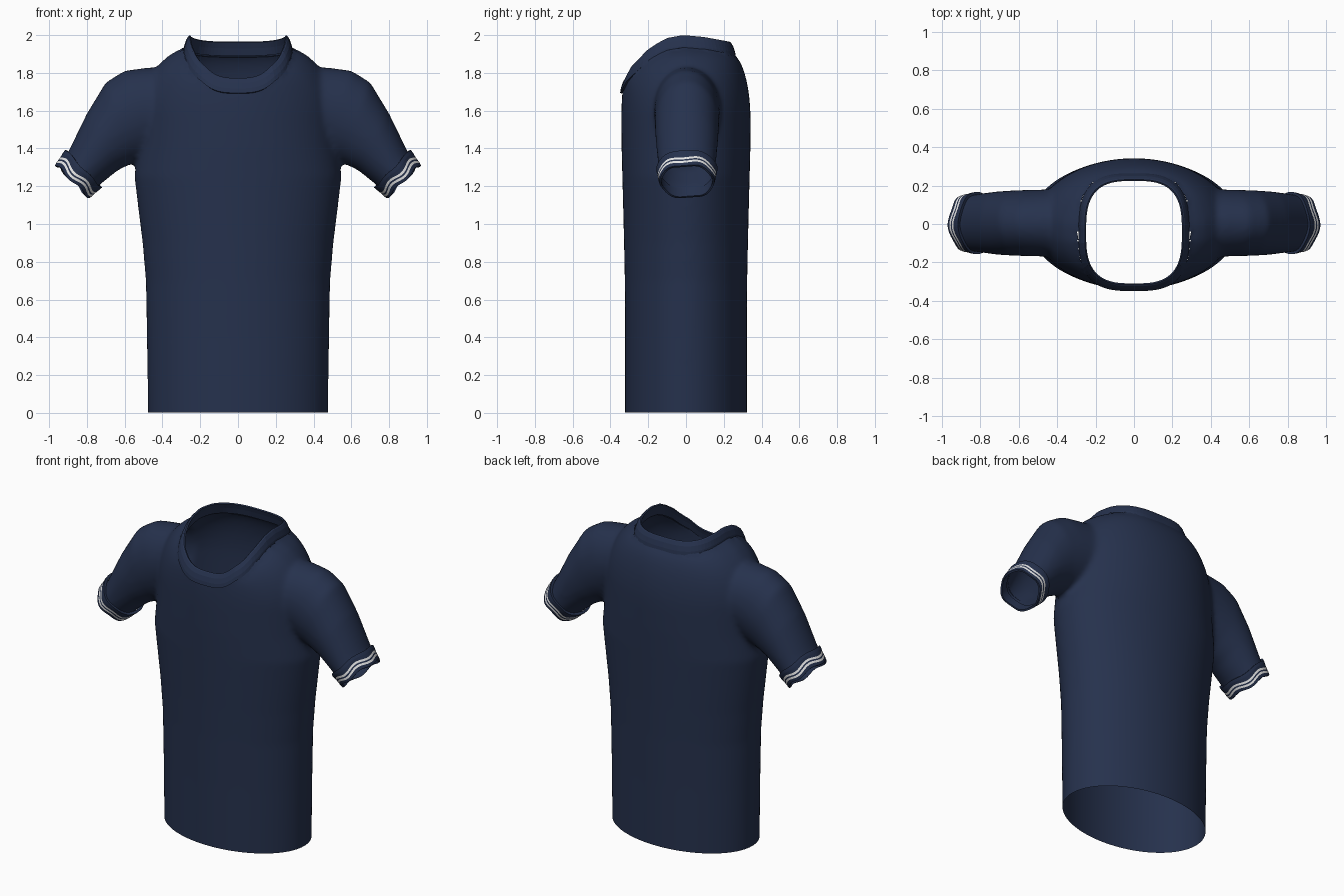
import bpy, bmesh, math
from mathutils import Vector

cube = bpy.data.objects.get("Cube")
if cube:
    bpy.data.objects.remove(cube, do_unlink=True)


def material(name, color):
    m = bpy.data.materials.new(name)
    m.use_nodes = True
    m.diffuse_color = (*color, 1)
    m.node_tree.nodes["Principled BSDF"].inputs["Base Color"].default_value = (*color, 1)
    return m


NAVY = material("navy_cloth", (0.019, 0.031, 0.074))
WHITE = material("white_stripe", (0.8, 0.8, 0.8))
SEG = 96
ANGLES = [2 * math.pi * i / SEG for i in range(SEG)]


def lerp(a, b, t):
    return a + (b - a) * t


def table(rows, x):
    # linear lookup in rows of (key, value...), keys rising
    x = max(rows[0][0], min(rows[-1][0], x))
    for a, b in zip(rows, rows[1:]):
        if x <= b[0]:
            t = (x - a[0]) / (b[0] - a[0])
            return [lerp(p, q, t) for p, q in zip(a[1:], b[1:])]


def loft(bm, rings, caps=False, stripe_rows=()):
    loops = [[bm.verts.new(p) for p in r] for r in rings]
    faces = []
    for row, (a, b) in enumerate(zip(loops, loops[1:])):
        for i in range(len(a)):
            j = (i + 1) % len(a)
            f = bm.faces.new((a[i], a[j], b[j], b[i]))
            f.material_index = int(row in stripe_rows)
            faces.append(f)
    if caps:
        faces += [bm.faces.new(loops[0]), bm.faces.new(loops[-1])]
    bmesh.ops.recalc_face_normals(bm, faces=faces)


def finish(name, bm, mats):
    me = bpy.data.meshes.new(name)
    bm.to_mesh(me)
    bm.free()
    for m in mats:
        me.materials.append(m)
    ob = bpy.data.objects.new(name, me)
    bpy.context.scene.collection.objects.link(ob)
    return ob


# Neckline: rounded outline whose height depends on depth
NECK_X, NECK_Y, NECK_C = 0.275, 0.2925, -0.0425
NECK_Z = [(-1, 1.708), (-0.89, 1.77), (-0.6, 1.855), (-0.4, 1.892), (-0.2, 1.92),
          (0.1, 1.935), (0.5, 1.925), (1, 1.9)]


def neck_z(y):
    return table(NECK_Z, (y - NECK_C) / NECK_Y)[0]


def neck_ring(off=0.0, dz=0.0, flat=None):
    pts = []
    for a in ANGLES:
        c, s = math.cos(a), math.sin(a)
        k = (abs(c) ** 3 + abs(s) ** 3) ** (-1 / 3)
        z = table(NECK_Z, k * s)[0] + dz if flat is None else flat
        pts.append(Vector(((NECK_X + off) * k * c, NECK_C + (NECK_Y + off) * k * s, z)))
    return pts


# Torso solid: ellipses up to the chest, then rounded over to the neckline
TORSO = [(-0.1, 0.475, 0.322), (0.4, 0.482, 0.322), (0.7, 0.488, 0.324), (0.9, 0.505, 0.328),
         (1.1, 0.53, 0.333), (1.25, 0.548, 0.337), (1.4, 0.53, 0.341), (1.55, 0.52, 0.342)]
rings = []
for z, hx, hy in TORSO:
    rings.append([Vector((hx * math.cos(a), hy * math.sin(a), z)) for a in ANGLES])
chest, seam = rings[-1], neck_ring()
for i in range(1, 9):
    s = i / 8
    flat, rise = 1 - math.cos(s * math.pi / 2), 0.8 * math.sin(s * math.pi / 2) + 0.2 * s
    rings.append([Vector((lerp(p.x, q.x, flat), lerp(p.y, q.y, flat), lerp(p.z, q.z, rise)))
                  for p, q in zip(chest, seam)])
rings.append(neck_ring(flat=2.15))
bm = bmesh.new()
loft(bm, rings, caps=True)


# Sleeve solids: each ring spans an upper and a lower point
def sleeve_ring(side, top, low, hy, off=0.0, axis=None, wave=0.0):
    top, low = Vector((top[0], 0, top[1])), Vector((low[0], 0, low[1]))
    mid, half = (top + low) / 2, (top - low) / 2
    half += half.normalized() * off
    pts = []
    for a in ANGLES:
        p = mid + half * math.cos(a) + Vector((0, (hy + off) * math.sin(a) + 0.005, 0))
        if axis:
            p += axis * wave * math.cos(5 * a + 0.6)
        pts.append(Vector((p.x * side, p.y, p.z)))
    return pts


CUFF_TOP, CUFF_LOW = ((0.905, 1.385), (0.96, 1.31)), ((0.73, 1.2), (0.792, 1.14))
AXIS = Vector((0.69, 0, -0.72))
SLEEVE = [((0.3, 1.79), (0.3, 1.46), 0.16), ((0.46, 1.83), (0.4, 1.4), 0.175),
          ((0.6, 1.812), (0.48, 1.35), 0.172), ((0.7, 1.75), (0.55, 1.325), 0.17),
          ((0.8, 1.585), (0.635, 1.285), 0.164), ((0.9, 1.38), (0.735, 1.205), 0.15),
          ((1.02, 1.21), (0.87, 1.05), 0.14)]
for side in (1, -1):
    loft(bm, [sleeve_ring(side, *r) for r in SLEEVE], caps=True)

# Merge the solids into one soft skin
shirt = finish("shirt_body", bm, [])
remesh = shirt.modifiers.new("merge", 'REMESH')
remesh.mode = 'VOXEL'
remesh.voxel_size = 0.016
smooth = shirt.modifiers.new("soften", 'SMOOTH')
smooth.factor, smooth.iterations = 0.5, 9
graph = bpy.context.evaluated_depsgraph_get()
skin = bpy.data.meshes.new_from_object(shirt.evaluated_get(graph))
shirt.modifiers.clear()
shirt.data = skin

# Open the hem, the sleeve ends and the neck
bm = bmesh.new()
bm.from_mesh(skin)


def open_end(point, normal, region):
    verts = [v for v in bm.verts if region(v.co)]
    chosen = set(verts)
    edges = [e for e in bm.edges if all(v in chosen for v in e.verts)]
    faces = [f for f in bm.faces if all(v in chosen for v in f.verts)]
    bmesh.ops.bisect_plane(bm, geom=verts + edges + faces, plane_co=point,
                           plane_no=normal, clear_outer=True)


open_end((0, 0, 0.002), (0, 0, -1), lambda c: c.z < 0.3)
for side in (1, -1):
    open_end((0.847 * side, 0, 1.258), (AXIS.x * side, 0, AXIS.z),
             lambda c: c.x * side > 0.64 and c.z < 1.6)


def in_neck(c):
    v = (c.y - NECK_C) / NECK_Y
    return (c.z > neck_z(c.y) + 0.005 and
            abs(c.x / NECK_X) ** 3 + abs(v) ** 3 < 1.35)


bmesh.ops.delete(bm, geom=[v for v in bm.verts if in_neck(v.co)], context='VERTS')
for v in bm.verts:
    if v.is_boundary and v.co.z > 1.6:
        v.co.z = neck_z(v.co.y)
bm.to_mesh(skin)
bm.free()
skin.materials.clear()
skin.materials.append(NAVY)

# Collar band, folded to the inside
COLLAR = [(0.004, -0.018), (0.014, -0.014), (0.01, 0.01), (0.0, 0.04), (-0.012, 0.06),
          (-0.019, 0.065), (-0.026, 0.06), (-0.016, 0.03), (-0.006, -0.01)]
bm = bmesh.new()
loft(bm, [neck_ring(off, dz) for off, dz in COLLAR])
parts = [shirt, finish("collar", bm, [NAVY])]

# Wavy cuffs with two stripes each: (distance along cuff, outward offset, wave)
CUFF = [(0.0, -0.004, 0.004), (0.0, 0.012, 0.004), (0.2, 0.012, 0.005), (0.42, 0.009, 0.009),
        (0.56, 0.009, 0.009), (0.66, 0.009, 0.009), (0.8, 0.009, 0.009), (1.0, 0.007, 0.007),
        (1.0, -0.004, 0.007), (0.3, -0.008, 0.004)]
for side, label in ((1, "left"), (-1, "right")):
    rings = []
    for t, off, wave in CUFF:
        top, low = (Vector(e[0]).lerp(Vector(e[1]), t) for e in (CUFF_TOP, CUFF_LOW))
        rings.append(sleeve_ring(side, top, low, lerp(0.15, 0.14, t), off, AXIS, wave))
    bm = bmesh.new()
    loft(bm, rings, stripe_rows=(3, 5))
    parts.append(finish(label + "_cuff", bm, [NAVY, WHITE]))

# Smooth shading with sharp fold edges
for ob in bpy.context.view_layer.objects:
    ob.select_set(ob in parts)
bpy.context.view_layer.objects.active = shirt
bpy.ops.object.shade_smooth_by_angle(angle=math.radians(50))
